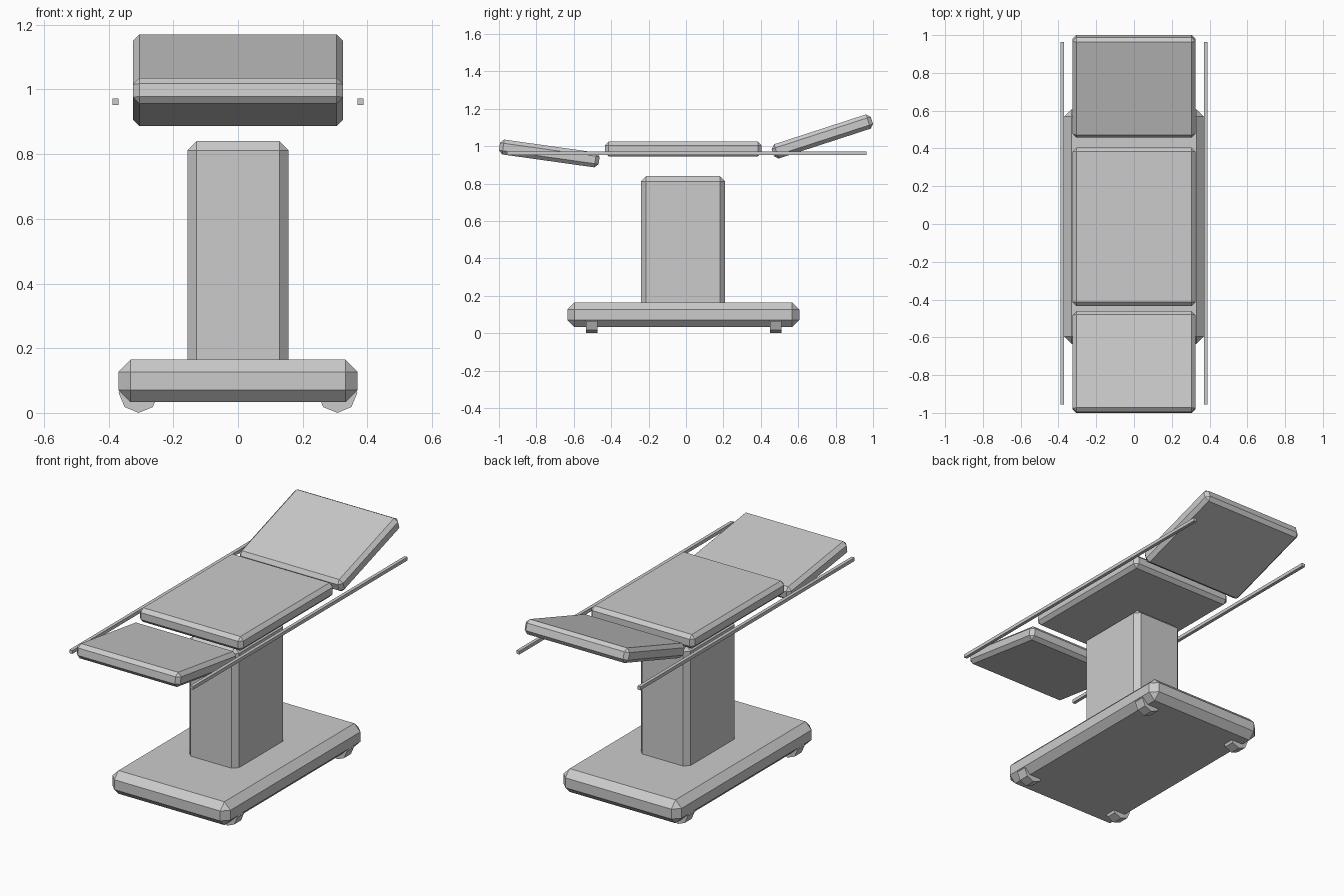
import bpy, math

if "Cube" in bpy.data.objects:
    bpy.data.objects.remove(bpy.data.objects["Cube"])

# One plain grey for the whole model
grey = bpy.data.materials.new("plain grey")
grey.diffuse_color = (0.6, 0.6, 0.6, 1)
grey.use_nodes = True
grey.node_tree.nodes["Principled BSDF"].inputs["Base Color"].default_value = grey.diffuse_color


def finish(ob, name):
    ob.name = name
    ob.data.name = name
    ob.data.materials.append(grey)
    return ob


def box(name, loc, size, bevel=0.0, tilt=0.0):
    """Box with an optional single chamfer, tilted about x (degrees)."""
    bpy.ops.mesh.primitive_cube_add(size=1, location=loc)
    ob = finish(bpy.context.object, name)
    for v in ob.data.vertices:
        v.co = [c * s for c, s in zip(v.co, size)]
    ob.rotation_euler.x = math.radians(tilt)
    if bevel:
        m = ob.modifiers.new("chamfer", 'BEVEL')
        m.width = bevel
        m.segments = 1
        m.limit_method = 'NONE'
    return ob


# Floor base and lifting column
box("base", (0, -0.014, 0.099), (0.74, 1.24, 0.132), 0.038)
box("column", (0, -0.016, 0.47), (0.312, 0.45, 0.74), 0.028)

# Three cushion sections
box("seat_section", (0, -0.015, 0.985), (0.65, 0.838, 0.08), 0.02)
box("back_section", (0, 0.729, 1.052), (0.65, 0.557, 0.08), 0.02, 18)
box("leg_section", (0, -0.731, 0.961), (0.65, 0.538, 0.08), 0.02, -8)

# Side rails and eight-sided castors, mirrored left and right
for sx, side in ((-1, "left"), (1, "right")):
    box(f"rail_{side}", (sx * 0.379, 0.004, 0.962), (0.019, 1.92, 0.019))
    for y, end in ((-0.504, "front"), (0.48, "rear")):
        bpy.ops.mesh.primitive_cylinder_add(
            vertices=8, radius=0.062, depth=0.062,
            location=(sx * 0.307, y, 0.062), rotation=(math.pi / 2, 0, 0))
        finish(bpy.context.object, f"castor_{end}_{side}")
